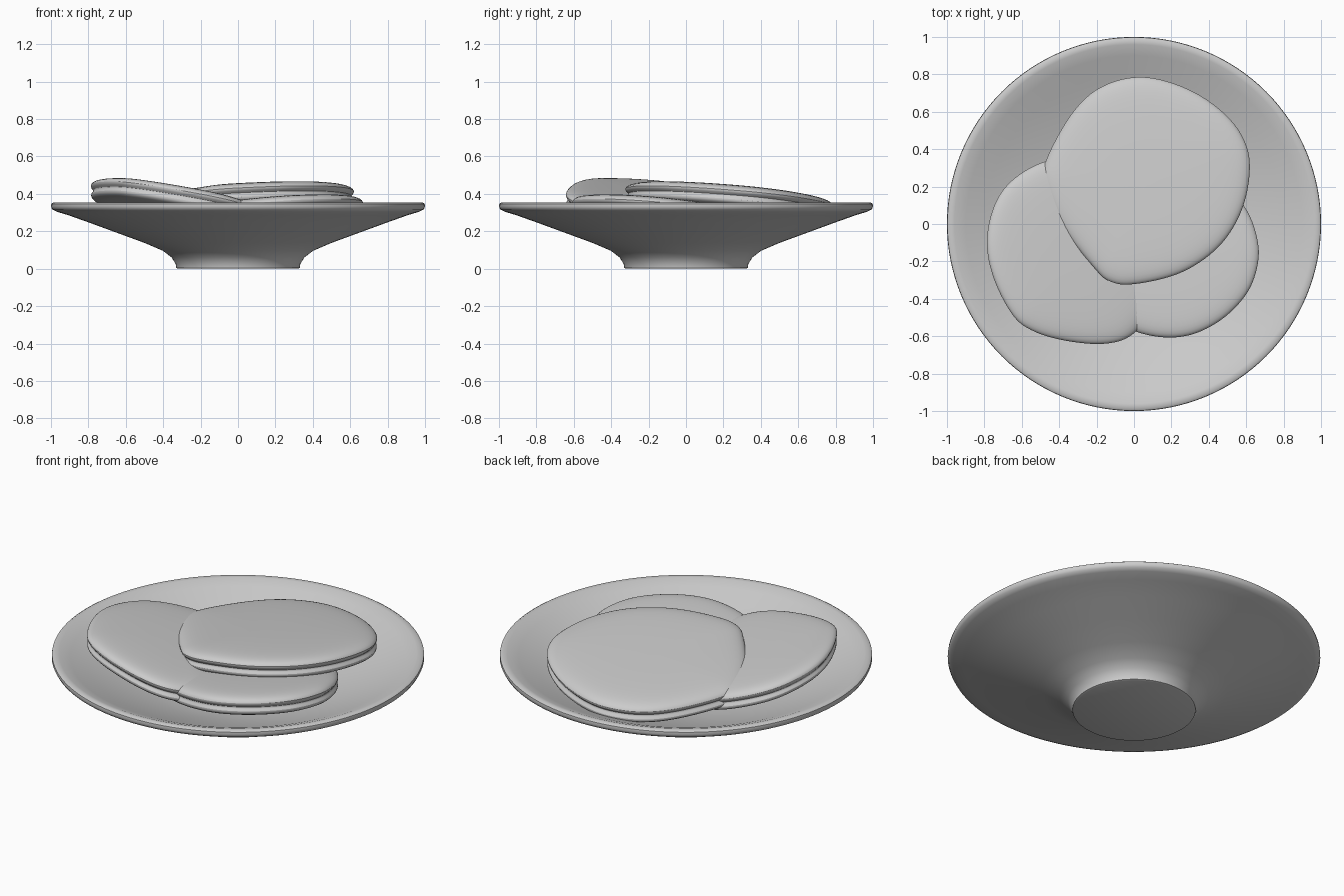
import bpy, bmesh, math
from mathutils import Vector

if "Cube" in bpy.data.objects:
    bpy.data.objects.remove(bpy.data.objects["Cube"])


def finish(name, bm, level):
    bmesh.ops.recalc_face_normals(bm, faces=bm.faces)
    me = bpy.data.meshes.new(name)
    bm.to_mesh(me)
    bm.free()
    ob = bpy.data.objects.new(name, me)
    bpy.context.collection.objects.link(ob)
    if level:
        sub = ob.modifiers.new("smooth", 'SUBSURF')
        sub.levels = sub.render_levels = level
    bpy.ops.object.select_all(action='DESELECT')
    ob.select_set(True)
    bpy.context.view_layer.objects.active = ob
    bpy.ops.object.shade_smooth_by_angle(angle=math.radians(50))
    return ob


def skin(bm, rings):
    # join successive closed rings; cap first and last with fans
    loops = [[bm.verts.new(p) for p in r] for r in rings]
    n = len(loops[0])
    for a, b in zip(loops, loops[1:]):
        for i in range(n):
            bm.faces.new((a[i], a[(i + 1) % n], b[(i + 1) % n], b[i]))
    for lp in (loops[0], loops[-1]):
        mid = bm.verts.new(sum((v.co for v in lp), Vector()) / n)
        for i in range(n):
            bm.faces.new((lp[i], lp[(i + 1) % n], mid))


def catmull(pts, steps):
    # smooth closed curve through the points
    n, out = len(pts), []
    for i in range(n):
        a, b, c, d = (Vector(pts[(i + k) % n]) for k in (-1, 0, 1, 2))
        for s in range(steps):
            t = s / steps
            out.append(0.5 * (2 * b + (c - a) * t + (2 * a - 5 * b + 4 * c - d) * t * t
                              + (3 * b - a - 3 * c + d) * t ** 3))
    return out


# footed shallow plate, lathed
profile = [(0.32, 0), (0.33, 0.004), (0.333, 0.025), (0.355, 0.06), (0.40, 0.095), (0.50, 0.138),
           (0.65, 0.193), (0.80, 0.248), (0.91, 0.287), (0.97, 0.305), (0.993, 0.317),
           (1.0, 0.332), (0.998, 0.347), (0.985, 0.355), (0.96, 0.352), (0.90, 0.33),
           (0.80, 0.288), (0.65, 0.234), (0.50, 0.186), (0.35, 0.151), (0.18, 0.136), (0.05, 0.133)]
bm = bmesh.new()
angles = [2 * math.pi * i / 128 for i in range(128)]
skin(bm, [[(r * math.cos(a), r * math.sin(a), z) for a in angles] for r, z in profile])
finish("plate", bm, 0)

# cookie edge: two rounded lobes with a groove (scale from centre, depth from top)
edge = [(0.1, 0), (0.4, -0.001), (0.65, -0.005), (0.82, -0.01), (0.92, -0.018), (0.975, -0.03),
        (1.0, -0.045), (0.99, -0.06), (0.962, -0.07), (0.97, -0.08), (0.995, -0.092),
        (0.99, -0.108), (0.95, -0.122), (0.85, -0.13), (0.5, -0.13), (0.1, -0.13)]


def cookie(name, outline, centre, height, slope):
    c = Vector(centre)
    curve = catmull(outline, 4)
    bm = bmesh.new()
    rings = []
    for s, dz in edge:
        ring = []
        for p in curve:
            q = (p - c) * s
            ring.append((c.x + q.x, c.y + q.y, height + dz + q.dot(Vector(slope))))
        rings.append(ring)
    skin(bm, rings)
    finish(name, bm, 1)


# three stacked, tilted sandwich cookies
cookie("bottom_cookie",
       [(.59, .1), (.65, -.03), (.67, -.18), (.62, -.35), (.5, -.49), (.35, -.58), (.2, -.61),
        (.03, -.585), (-.15, -.5), (-.3, -.35), (-.37, -.15), (-.33, .05), (-.2, .2),
        (.05, .3), (.3, .3), (.48, .22)],
       (.15, -.15), .36, (.08, -.09))
cookie("left_cookie",
       [(-.47, .34), (-.65, .24), (-.75, .1), (-.79, -.1), (-.75, -.3), (-.65, -.49), (-.55, -.57),
        (-.4, -.62), (-.2, -.645), (-.05, -.62), (.05, -.54), (.11, -.45), (.09, -.3),
        (.05, -.1), (-.02, .1), (-.12, .26), (-.28, .34)],
       (-.33, -.15), .41, (-.19, -.12))
cookie("top_cookie",
       [(.05, .79), (.3, .72), (.5, .58), (.605, .42), (.62, .25), (.57, .05), (.45, -.13),
        (.25, -.265), (0, -.325), (-.13, -.31), (-.22, -.23), (-.4, .0), (-.49, .2),
        (-.47, .35), (-.33, .6), (-.17, .74)],
       (.07, .23), .434, (.06, -.085))
